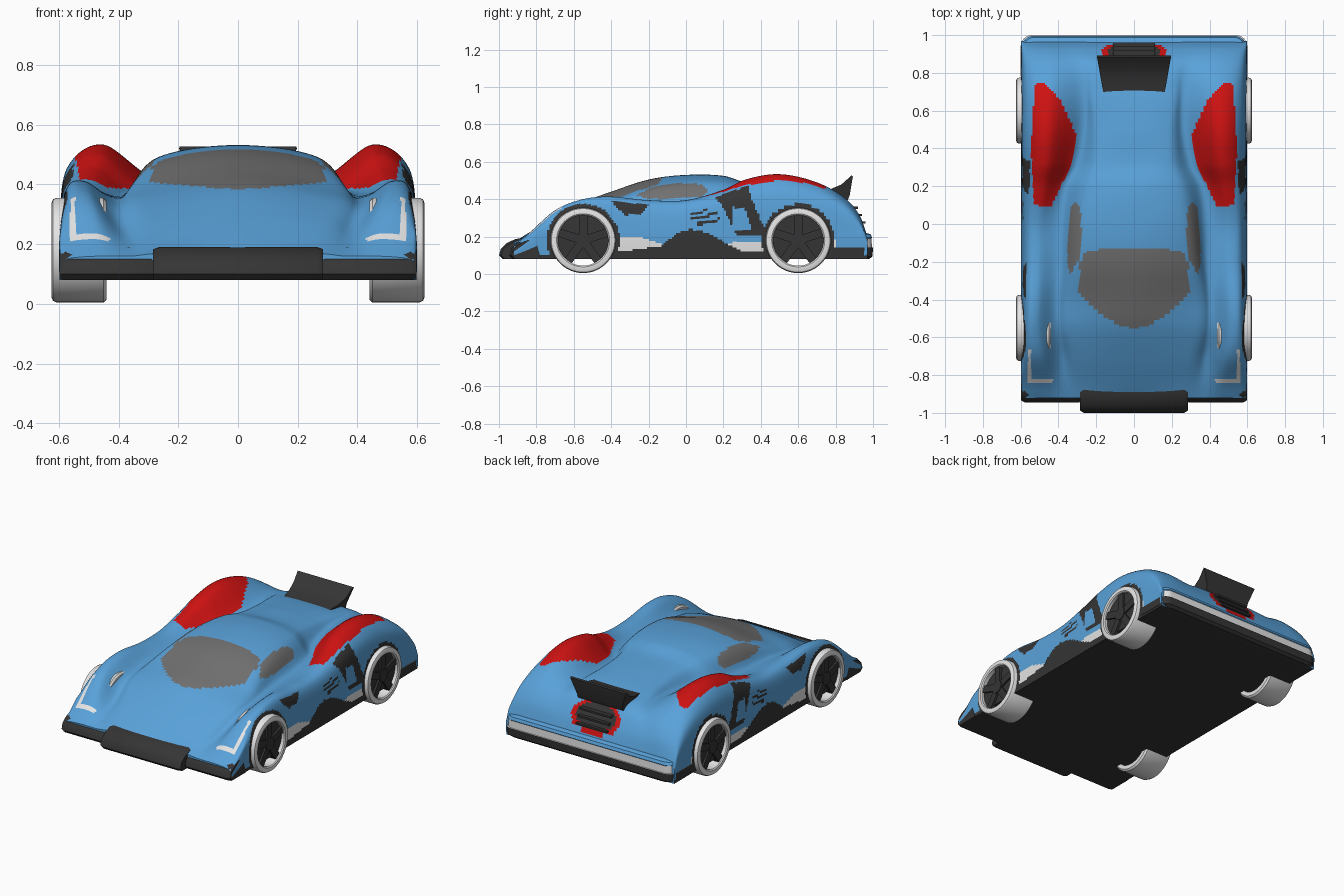
import bpy, bmesh, math
from mathutils import Vector, Matrix

if "Cube" in bpy.data.objects:
    bpy.data.objects.remove(bpy.data.objects["Cube"])


def material(name, rgb):
    m = bpy.data.materials.new(name)
    m.diffuse_color = (*rgb, 1)
    m.use_nodes = True
    m.node_tree.nodes["Principled BSDF"].inputs["Base Color"].default_value = m.diffuse_color
    return m


MATS = [material("body blue", (0.1, 0.36, 0.70)), material("red", (0.62, 0.006, 0.006)),
        material("dark plastic", (0.035, 0.035, 0.035)), material("window grey", (0.165, 0.165, 0.165)),
        material("white", (0.78, 0.78, 0.78))]
BLUE, RED, DARK, GREY, WHITE = range(5)


def finish(name, bm, rule, angle=35):
    """Turn a bmesh into an object, coloured by a number or by a rule on faces."""
    bmesh.ops.recalc_face_normals(bm, faces=bm.faces)
    for f in bm.faces:
        f.smooth = True
        f.material_index = rule(f) if callable(rule) else rule
    me = bpy.data.meshes.new(name)
    bm.to_mesh(me)
    bm.free()
    for m in MATS:
        me.materials.append(m)
    me.set_sharp_from_angle(angle=math.radians(angle))
    ob = bpy.data.objects.new(name, me)
    bpy.context.collection.objects.link(ob)
    return ob


def loft(rings, caps=True, wrap=False):
    """Skin closed rings of equal length."""
    bm = bmesh.new()
    vs = [[bm.verts.new(p) for p in r] for r in rings]
    n = len(vs[0])
    for a, b in zip(vs, vs[1:] + (vs[:1] if wrap else [])):
        for i in range(n):
            j = (i + 1) % n
            bm.faces.new((a[i], a[j], b[j], b[i]))
    if caps and not wrap:
        bm.faces.new(vs[0])
        bm.faces.new(vs[-1])
    return bm


def hermite(keys, t):
    """Smooth curve through rows; the first column is the parameter."""
    i = 0
    while i < len(keys) - 2 and t > keys[i + 1][0]:
        i += 1
    slope = lambda a, b, c: (keys[b][c] - keys[a][c]) / (keys[b][0] - keys[a][0])
    h = keys[i + 1][0] - keys[i][0]
    s = (t - keys[i][0]) / h
    out = []
    for c in range(1, len(keys[0])):
        m0 = slope(max(i - 1, 0), i + 1, c) * h
        m1 = slope(i, min(i + 2, len(keys) - 1), c) * h
        p, q = keys[i][c], keys[i + 1][c]
        out.append((2*s**3 - 3*s*s + 1)*p + (s**3 - 2*s*s + s)*m0 + (3*s*s - 2*s**3)*q + (s**3 - s*s)*m1)
    return out


def inside(p, poly):
    hit = False
    for (x1, y1), (x2, y2) in zip(poly, poly[1:] + poly[:1]):
        if (y1 > p[1]) != (y2 > p[1]) and p[0] < (x2 - x1) * (p[1] - y1) / (y2 - y1) + x1:
            hit = not hit
    return hit


def line(pts, t):
    for (a, u), (b, v) in zip(pts, pts[1:]):
        if a <= t <= b:
            return u + (v - u) * (t - a) / (b - a)
    return 0


# Body stations: y, centre z, shoulder x z, valley x z, fender x z, outer z
STATIONS = [
    (-.92, .17, .25, .17, .36, .16, .47, .16, .15),
    (-.85, .215, .26, .205, .37, .19, .47, .21, .20),
    (-.70, .305, .29, .285, .39, .25, .49, .335, .32),
    (-.55, .385, .32, .35, .41, .32, .51, .395, .375),
    (-.40, .44, .32, .39, .41, .345, .51, .41, .385),
    (-.20, .505, .29, .46, .39, .36, .51, .395, .36),
    (0, .53, .27, .49, .38, .37, .51, .395, .36),
    (.20, .525, .24, .49, .36, .38, .48, .45, .40),
    (.32, .49, .20, .475, .31, .39, .46, .505, .43),
    (.50, .475, .19, .46, .28, .41, .45, .533, .45),
    (.70, .445, .20, .44, .28, .42, .45, .49, .42),
    (.85, .40, .20, .40, .30, .39, .45, .405, .36),
    (.93, .30, .22, .30, .35, .305, .47, .31, .28),
    (.97, .20, .25, .20, .38, .20, .50, .20, .19)]
WHEELS = (-.55, .60)
AXLE_Z, TYRE_R = .18, .175

# Outlines of the painted areas
WINDSCREEN = [(-.01, -.125), (.25, -.14), (.285, -.2), (.295, -.36), (.2, -.46), (.08, -.54), (-.01, -.555)]
SIDE_WINDOW = [(-.27, .42), (-.18, .465), (-.05, .487), (.08, .48), (.12, .45), (.08, .41), (-.1, .40), (-.22, .405)]
FENDER_RED = [(.44, .09), (.53, .10), (.545, .4), (.525, .74), (.48, .75), (.39, .66), (.30, .46), (.34, .3)]
DOOR_PANEL = [(.15, .41), (.33, .47), (.36, .38), (.43, .21), (.27, .21), (.19, .37)]
PANEL_HOLE = [(.25, .355), (.31, .36), (.35, .24), (.25, .24)]
FRONT_VENT = [(-.4, .39), (-.2, .37), (-.24, .32), (-.33, .315)]
SILL_DARK = [(-.75, .1), (-.35, .12), (-.13, .15), (-.05, .22), (.02, .24), (.1, .225), (.3, .12), (1, .1)]
SILL_WHITE = [(-.38, .2), (-.25, .2), (-.1, .15), (.2, .15), (.25, .17), (.8, .19)]


def body_paint(f):
    c = f.calc_center_median()
    x, y, z = abs(c.x), c.y, c.z
    if f.normal.z < -.8 or z < .1:
        return DARK
    if x > .5:
        if x > .55 and any(math.hypot(y - w, z - AXLE_Z) < .195 for w in WHEELS):
            return DARK
        if x > .56 and z < line(SILL_DARK, y):
            return DARK
        if x > .56 and z < line(SILL_WHITE, y):
            return WHITE
        if inside((y, z), FRONT_VENT):
            return DARK
        if x > .545 and inside((y, z), DOOR_PANEL) and not inside((y, z), PANEL_HOLE):
            return DARK
        # Slatted side grille
        if math.hypot((y - .1) / .08, (z - .3) / .045) < 1 and int(z / .011) % 2:
            return DARK
    # L-shaped headlights
    if -.84 < y < -.66 and (.545 < x < .562 or (.43 < x < .56 and y < -.822)):
        return WHITE
    if inside((x, y), WINDSCREEN):
        return GREY
    if .22 < x < .37 and inside((y, z), SIDE_WINDOW):
        return GREY
    if inside((x, y), FENDER_RED):
        return RED
    # Tail opening with red rim
    r = math.hypot(x / .175, (z - .325) / .088)
    if y > .84 and r < 1:
        return DARK if r < .8 else RED
    return BLUE


rings = []
ROWS, SUB = 170, 13
for k in range(ROWS + 1):
    y = -.92 + 1.89 * k / ROWS
    zc, xs, zs, xv, zv, xf, zf, zo = hermite(STATIONS, y)
    low = min(.22, zo - .03)
    pts = [(-1, -xs, zs), (0, 0, zc), (1, xs, zs), (2, xv, zv), (3, xf, zf), (4, .575, zo),
           (5, .598, low), (6, .595, .08)]
    half = [hermite(pts, i / SUB) for i in range(6 * SUB + 1)]
    rings.append([(x, y, z) for x, z in half] + [(-x, y, z) for x, z in half[:0:-1]])
finish("body", loft(rings), body_paint)


# Front bumper: projecting centre piece and two set-back corners
NOSE = [(-.98, .08), (-1, .10), (-.99, .135), (-.96, .165), (-.91, .188), (-.86, .192), (-.83, .08)]


def nose_part(name, x0, x1, shift):
    w = x1 - x0
    rings = []
    for x, s in ((x0, .012), (x0 + .02, 0), (x1 - .02, 0), (x1, .012)):
        rings.append([(x, y + shift + s * (y < -.9), z - s * .5 * (z > .15)) for y, z in NOSE])
    finish(name, loft(rings), DARK)


nose_part("front_bumper_centre", -.285, .285, 0)
nose_part("front_bumper_right", .27, .598, .055)
nose_part("front_bumper_left", -.598, -.27, .055)


# Rear bumper: stacked rounded outline, dark, white and blue bands
def rear_outline(z, d):
    r, pts = .06, [(.6 - d, .78, z)]
    for i in range(9):
        a = math.pi / 2 * i / 8
        pts.append((.54 - d + r * math.cos(a), .94 - d + r * math.sin(a), z))
    return pts + [(-x, y, z) for x, y, z in reversed(pts)]


def band_paint(f):
    z = f.calc_center_median().z
    return DARK if z < .142 else WHITE if z < .192 else BLUE


finish("rear_bumper", loft([rear_outline(z, d) for z, d in (
    (.08, .02), (.095, .003), (.142, 0), (.143, .006), (.19, .008), (.194, .005), (.212, .012), (.225, .05))]),
    band_paint)

# Rear spoiler: upswept wedge that widens backwards
WING = [(.68, .44), (.77, .453), (.83, .478), (.885, .527), (.892, .52), (.875, .42), (.86, .385), (.7, .41)]
finish("spoiler", loft([[(s * (.16 + .035 * max(0, (y - .68) / .2) * (z > .43)), y, z) for y, z in WING]
                        for s in (-1, 1)]), DARK)

# Slats in the tail opening
bm = bmesh.new()
for y, z in ((.905, .355), (.925, .315), (.945, .275)):
    bmesh.ops.create_cube(bm, size=1, matrix=Matrix.Translation((0, y, z)) @ Matrix.Diagonal((.22, .03, .012, 1)))
finish("tail_slats", bm, DARK)

# Wheels: open tyre ring, hub and spokes
TYRE = [(.44, .165), (.45, .175), (.608, .175), (.62, .170), (.624, .16), (.624, .142), (.618, .135), (.44, .14)]
for y, place in zip(WHEELS, ("front", "rear")):
    for s, side in ((1, "right"), (-1, "left")):
        turn = [2 * math.pi * i / 48 for i in range(48)]
        rings = [[(s * x, y + r * math.cos(a), AXLE_Z + r * math.sin(a)) for x, r in TYRE] for a in turn]
        finish(f"{place}_{side}_tyre", loft(rings, wrap=True), WHITE)
        bm = bmesh.new()
        centre = Matrix.Translation((s * .585, y, AXLE_Z))
        bmesh.ops.create_cone(bm, cap_ends=True, segments=24, radius1=.04, radius2=.04, depth=.06,
                              matrix=centre @ Matrix.Rotation(math.pi / 2, 4, 'Y'))
        for i in range(5):
            bmesh.ops.create_cube(bm, size=1, matrix=centre @ Matrix.Rotation(2 * math.pi * i / 5, 4, 'X')
                                  @ Matrix.Translation((0, 0, .085)) @ Matrix.Diagonal((.05, .045, .11, 1)))
        finish(f"{place}_{side}_rim", bm, DARK)
